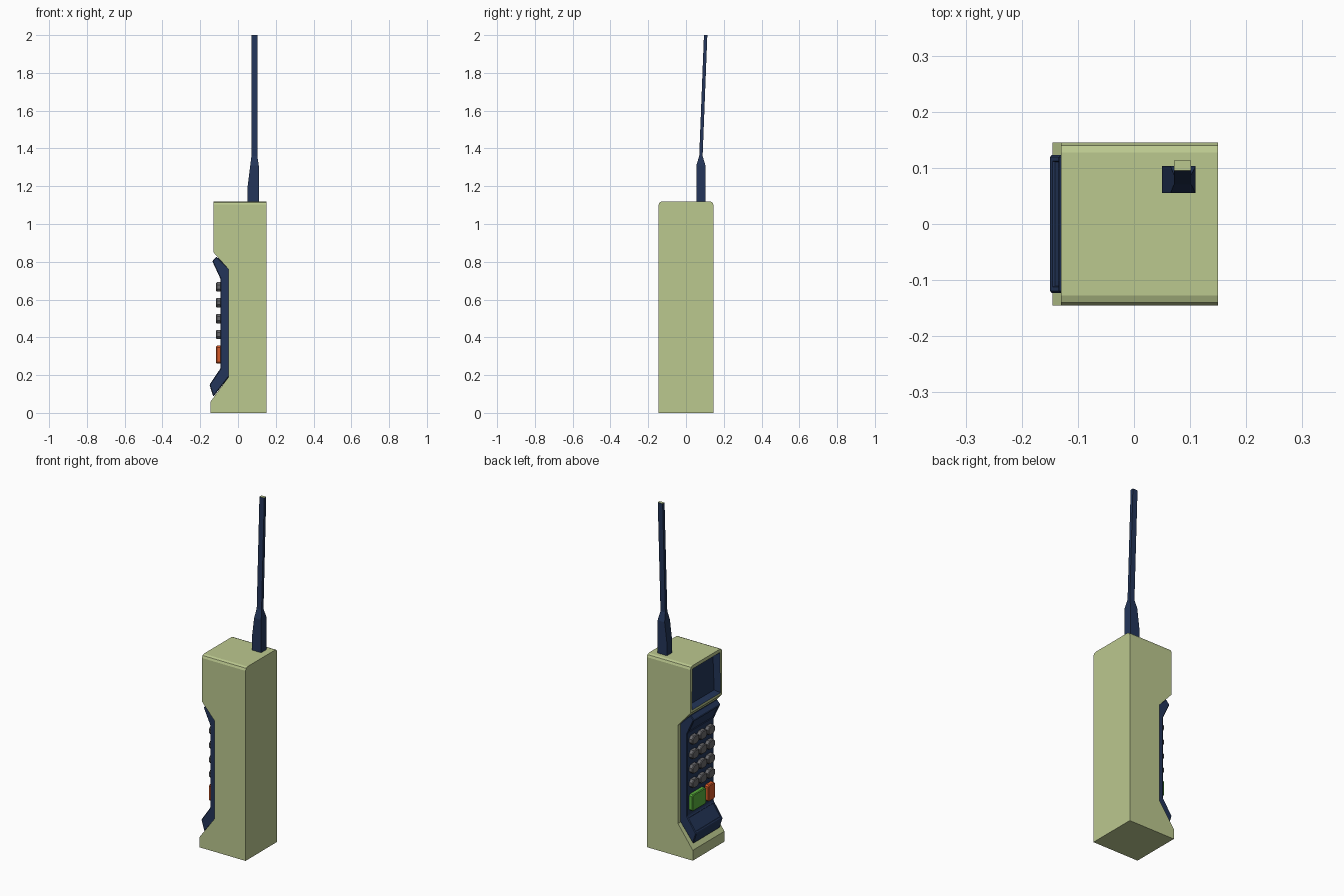
import bpy
import bmesh
from mathutils import Vector

cube = bpy.data.objects.get("Cube")
if cube:
    bpy.data.objects.remove(cube, do_unlink=True)


def material(name, rgb):
    m = bpy.data.materials.new(name)
    m.use_nodes = True
    m.diffuse_color = (*rgb, 1)
    m.node_tree.nodes["Principled BSDF"].inputs["Base Color"].default_value = (*rgb, 1)
    return m


OLIVE = material("pale olive", (0.50, 0.58, 0.275))
NAVY = material("navy", (0.017, 0.036, 0.10))
GREY = material("key grey", (0.14, 0.14, 0.15))
ORANGE = material("orange", (0.68, 0.10, 0.02))
GREEN = material("green", (0.10, 0.42, 0.045))


def prism(points, sweep):
    """Closed outline swept along a vector."""
    bm = bmesh.new()
    base = bm.faces.new([bm.verts.new(p) for p in points])
    top = bmesh.ops.extrude_face_region(bm, geom=[base])["geom"]
    bmesh.ops.translate(bm, vec=Vector(sweep),
                        verts=[v for v in top if isinstance(v, bmesh.types.BMVert)])
    bmesh.ops.recalc_face_normals(bm, faces=bm.faces)
    return bm


def finish(bm, name, *mats):
    mesh = bpy.data.meshes.new(name)
    bm.to_mesh(mesh)
    bm.free()
    for m in mats:
        mesh.materials.append(m)
    obj = bpy.data.objects.new(name, mesh)
    bpy.context.collection.objects.link(obj)
    return obj


def key(name, y, z, w, h, cut, mat, depth=0.026):
    """Key with clipped corners, standing out towards -x."""
    a, b = w / 2, h / 2
    outline = [(a, b - cut), (a - cut, b), (cut - a, b), (-a, b - cut),
               (-a, cut - b), (cut - a, -b), (a - cut, -b), (a, cut - b)]
    bm = prism([(-0.09, y + p, z + q) for p, q in outline], (-depth, 0, 0))
    front = [f for f in bm.faces if f.normal.x < -0.9]
    bmesh.ops.bevel(bm, geom=list(front[0].edges), offset=0.004, segments=1, affect='EDGES')
    finish(bm, name, mat)


# Body: side profile swept across, upper edges rounded
W = 0.145
profile = [(0.15, 0), (0.15, 1.12), (-0.13, 1.12), (-0.13, 0.85),
           (-0.05, 0.76), (-0.05, 0.19), (-0.145, 0.06), (-0.145, 0)]
bm = prism([(x, -W, z) for x, z in profile], (0, 2 * W, 0))
edges = [e for e in bm.edges if all(v.co.z > 1.1 for v in e.verts)
         and abs(e.verts[0].co.x - e.verts[1].co.x) > 0.1]
bmesh.ops.bevel(bm, geom=edges, offset=0.018, segments=2, profile=0.5, affect='EDGES')

# Sunken earpiece in the upper front of the body
ear = [f for f in bm.faces if f.normal.x < -0.9 and f.calc_center_median().z > 0.9]
bmesh.ops.inset_individual(bm, faces=ear, thickness=0.02)
walls = bmesh.ops.inset_individual(bm, faces=ear, thickness=0.022, depth=-0.03)["faces"]
for f in ear + walls:
    f.material_index = 1
finish(bm, "body", OLIVE, NAVY)

# Keypad plate with flared lips
P = 0.123
plate = [(-0.045, 0.76), (-0.114, 0.828), (-0.136, 0.803), (-0.093, 0.71),
         (-0.093, 0.235), (-0.151, 0.149), (-0.131, 0.085), (-0.045, 0.195)]
bm = prism([(x, -P, z) for x, z in plate], (0, 2 * P, 0))
bmesh.ops.bevel(bm, geom=list(bm.edges), offset=0.004, segments=1, affect='EDGES')
lips = [f for f in bm.faces if f.normal.x < -0.5 and abs(f.normal.z) > 0.3
        and f.calc_area() > 0.01]
bmesh.ops.inset_individual(bm, faces=lips, thickness=0.01)
bmesh.ops.inset_individual(bm, faces=lips, thickness=0.002, depth=-0.004)
finish(bm, "keypad_plate", NAVY)

# Keys
for row in range(4):
    for col in (-1, 0, 1):
        key(f"number_key_{row}_{col + 1}", col * 0.073, 0.667 - row * 0.084,
            0.064, 0.05, 0.015, GREY)
key("call_key", 0.042, 0.308, 0.125, 0.095, 0.008, GREEN)
key("end_key", -0.073, 0.308, 0.062, 0.095, 0.008, ORANGE)

# Antenna: square rings lofted upwards (z, x0, x1, y0, y1)
rings = [(1.10, 0.05, 0.11, 0.055, 0.103), (1.19, 0.05, 0.11, 0.055, 0.103),
         (1.31, 0.065, 0.11, 0.055, 0.103), (1.36, 0.071, 0.102, 0.070, 0.088),
         (2.0, 0.071, 0.102, 0.095, 0.113)]
bm = bmesh.new()
loops = [[bm.verts.new(p) for p in ((a, c, z), (b, c, z), (b, d, z), (a, d, z))]
         for z, a, b, c, d in rings]
for lo, hi in zip(loops, loops[1:]):
    for i in range(4):
        j = (i + 1) % 4
        bm.faces.new((lo[i], lo[j], hi[j], hi[i]))
bm.faces.new(loops[0][::-1])
bm.faces.new(loops[-1]).material_index = 1
bmesh.ops.recalc_face_normals(bm, faces=bm.faces)
finish(bm, "antenna", NAVY, OLIVE)
